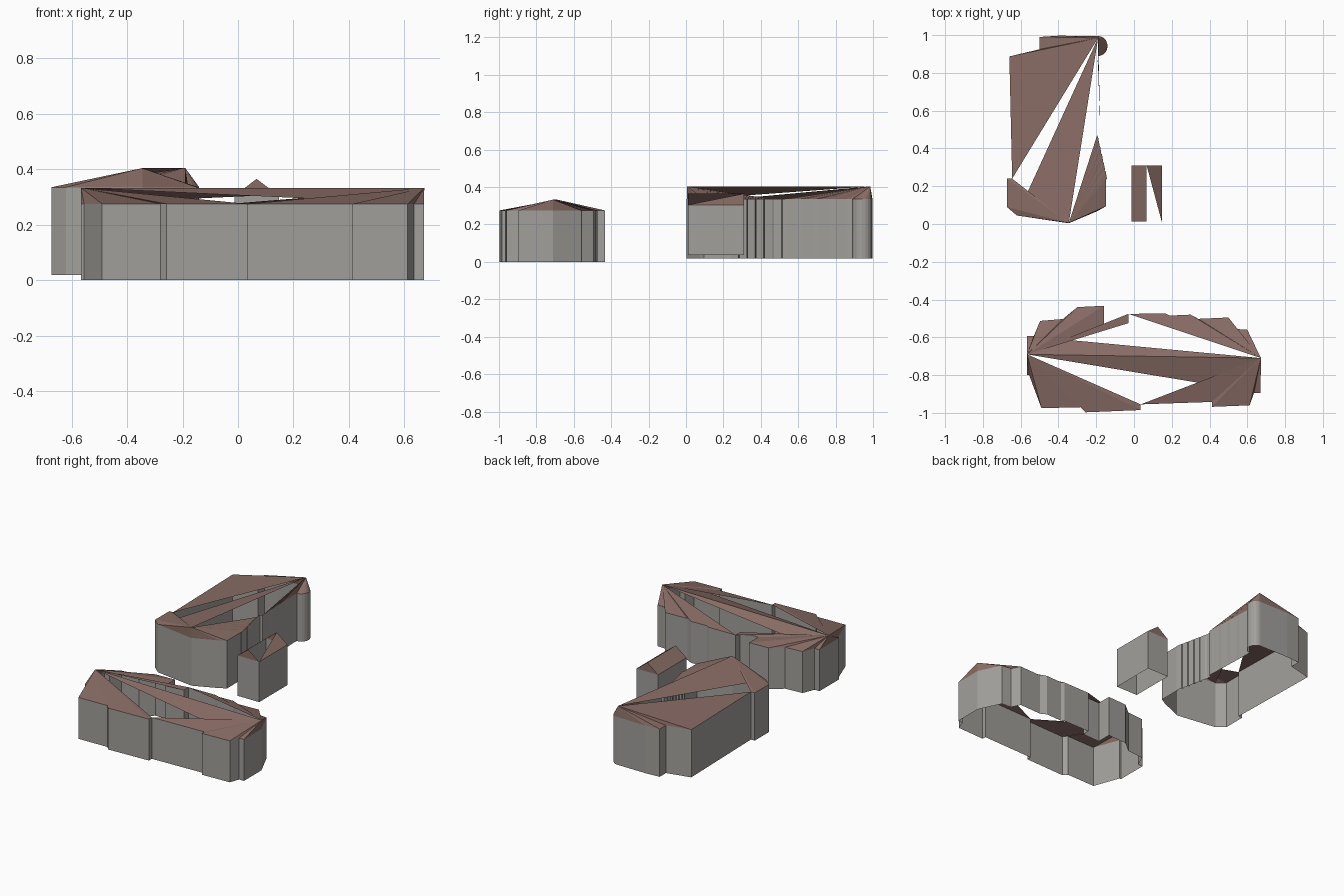
import bpy, bmesh, math

if "Cube" in bpy.data.objects:
    bpy.data.objects.remove(bpy.data.objects["Cube"])


def material(name, rgb):
    m = bpy.data.materials.new(name)
    m.diffuse_color = (*rgb, 1)
    m.use_nodes = True
    m.node_tree.nodes["Principled BSDF"].inputs["Base Color"].default_value = m.diffuse_color
    return m


WALL = material("grey plaster", (0.36, 0.35, 0.33))
ROOF = material("brown tile", (0.25, 0.15, 0.13))


def build(name, mat, verts, faces):
    mesh = bpy.data.meshes.new(name)
    mesh.from_pydata(verts, [], faces)
    mesh.materials.append(mat)
    bpy.context.collection.objects.link(bpy.data.objects.new(name, mesh))


def walls(name, outline, z0, z1):
    """Open ring of walls over a clockwise outline."""
    n = len(outline)
    verts = [(x, y, z) for z in (z0, z1) for x, y in outline]
    build(name, WALL, verts,
          [((i + 1) % n, i, n + i, n + (i + 1) % n) for i in range(n)])


def roof(name, triangles):
    """Loose triangles, all turned to face up or outward as wound."""
    verts, faces = [], []
    for tri in triangles:
        k = len(verts)
        verts += tri
        faces.append((k, k + 1, k + 2))
    build(name, ROOF, verts, faces)


def fan(apex, points, z):
    """Triangles from an apex to each edge of a clockwise eave run."""
    return [(apex, (*b, z), (*a, z)) for a, b in zip(points, points[1:])]


# Long front hall: eave runs, clockwise from the west gable
nw = [(-0.566, -0.593), (-0.53, -0.593), (-0.497, -0.513), (-0.376, -0.503),
      (-0.30, -0.44), (-0.16, -0.433), (-0.16, -0.53), (-0.03, -0.525),
      (-0.03, -0.476)]
ne = [(-0.03, -0.476), (0.165, -0.473), (0.185, -0.485), (0.30, -0.48),
      (0.34, -0.502), (0.50, -0.495), (0.53, -0.555), (0.60, -0.56),
      (0.67, -0.71), (0.67, -0.895)]
se = [(0.67, -0.895), (0.635, -0.895), (0.612, -0.96), (0.412, -0.968),
      (0.412, -0.942), (0.035, -0.955)]
sw = [(0.035, -0.955), (0.035, -0.985), (-0.257, -0.997), (-0.28, -0.97),
      (-0.49, -0.975), (-0.555, -0.80), (-0.566, -0.80), (-0.566, -0.593)]
walls("hall_walls", nw[:-1] + ne[:-1] + se[:-1] + sw[:-1], 0, 0.275)
west, east = (-0.566, -0.69, 0.333), (0.672, -0.71, 0.333)
roof("hall_roof",
     fan(west, nw, 0.275) + fan(east, ne + se[1:], 0.275) + fan(west, sw, 0.275)
     + [(west, east, (*nw[0], 0.275)), (east, west, (*se[0], 0.275))])

# Rear wing with a round corner tower and a stepped east side
tower = [(-0.19 + 0.05 * math.sin(a), 0.942 + 0.053 * math.cos(a))
         for a in (math.pi * i / 10 for i in range(11))]
north = [(-0.645, 0.24), (-0.66, 0.887), (-0.50, 0.925), (-0.50, 0.99),
         (-0.40, 0.997)] + tower
for i in range(4):
    y = 0.86 - 0.085 * i
    x = -0.192 + 0.003 * i
    north += [(x, y), (x + 0.004, y - 0.075)]
north.append((-0.18, 0.515))
south = [(-0.18, 0.515), (-0.195, 0.51), (-0.195, 0.47)]
for i in range(5):
    x, y = -0.19 + 0.01 * i, 0.46 - 0.045 * i
    south += [(x, y), (x + 0.007, y - 0.04), (x - 0.004, y - 0.042)]
south += [(-0.147, 0.245), (-0.147, 0.095), (-0.19, 0.07), (-0.345, 0.004),
          (-0.62, 0.045), (-0.673, 0.09), (-0.673, 0.24), (-0.645, 0.24)]
walls("wing_walls", north[:-1] + south[:-1], 0.018, 0.335)
top_n, top_s = (-0.19, 0.985, 0.404), (-0.345, 0.006, 0.404)
roof("wing_roof",
     fan(top_n, north, 0.335) + fan(top_s, south[2:], 0.335)
     + [(top_n, top_s, (-0.62, 0.045, 0.335))])

# Small shed with a half-open gable roof
x0, x1, y0, y1, eave = -0.012, 0.147, 0.012, 0.31, 0.305
walls("shed_walls", [(x0, y0), (x0, y1), (x1, y1), (x1, y0)], 0.037, eave)
ridge_s, ridge_n = (0.067, y0, 0.365), (0.067, y1, 0.365)
roof("shed_roof",
     fan(ridge_n, [(x0, y0), (x0, y1), (x1, y1), (x1, y0)], eave)
     + fan(ridge_s, [(x1, y0), (x0, y0)], eave)
     + [(ridge_s, ridge_n, (x0, y0, eave))])
